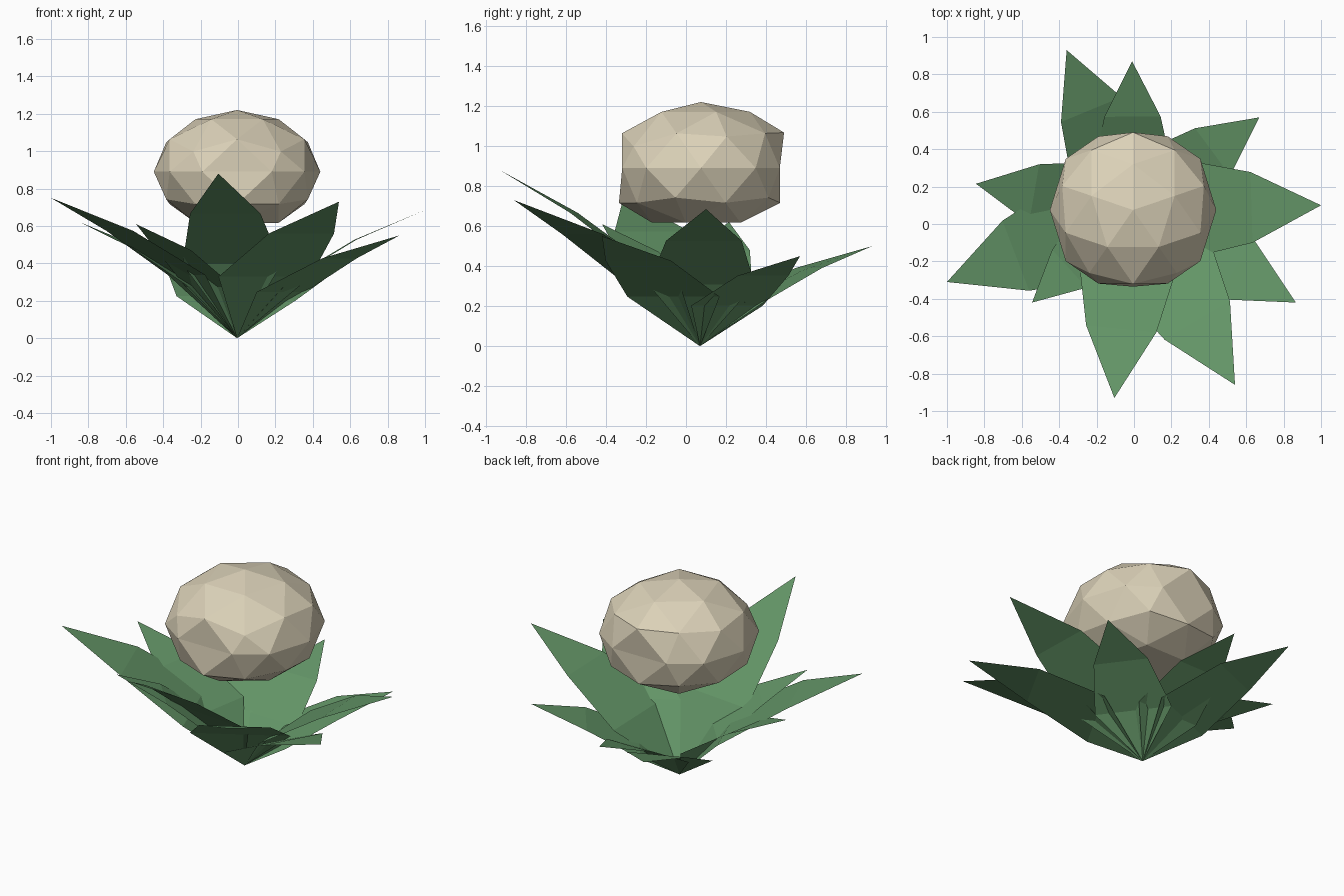
import bpy, bmesh, math
from mathutils import Vector, Matrix

if "Cube" in bpy.data.objects:
    bpy.data.objects.remove(bpy.data.objects["Cube"])

BASE = Vector((-0.005, 0.07, 0))


def material(name, color):
    m = bpy.data.materials.new(name)
    m.diffuse_color = (*color, 1)
    m.use_nodes = True
    m.node_tree.nodes["Principled BSDF"].inputs["Base Color"].default_value = m.diffuse_color
    return m


def finish(bm, name, mat):
    mesh = bpy.data.meshes.new(name)
    bm.to_mesh(mesh)
    bm.free()
    mesh.materials.append(mat)
    obj = bpy.data.objects.new(name, mesh)
    bpy.context.collection.objects.link(obj)
    return obj


leaf_green = material("leaf green", (0.125, 0.30, 0.135))
cream = material("cream", (0.71, 0.64, 0.48))


def leaf(name, tip):
    """Thin pointed leaf: base point, wide lower part, shoulders, tip."""
    tip = Vector(tip)
    out = Vector((tip.x - BASE.x, tip.y - BASE.y, 0))
    side = Vector((-out.y, out.x, 0))
    low = 0.45
    mid = 0.78 - 0.06 * (tip.z - 0.5)

    def point(along, across, height):
        return bm.verts.new(BASE + out * along + side * across
                            + Vector((0, 0, tip.z * height)))

    bm = bmesh.new()
    root = point(0, 0, 0)
    low_r, low_l = point(0.27, -0.265, low), point(0.27, 0.265, low)
    mid_r, mid_l = point(0.63, -0.188, mid), point(0.63, 0.188, mid)
    end = point(1, 0, 1)
    bm.faces.new((root, low_r, low_l))
    bm.faces.new((low_r, mid_r, mid_l, low_l))
    bm.faces.new((mid_r, end, mid_l))
    return finish(bm, name, leaf_green)


# Ring of leaves, each given by its tip
tips = [(-0.36, 0.93, 0.50), (-0.01, 0.87, 0.48), (0.67, 0.57, 0.45),
        (1.0, 0.10, 0.685), (0.865, -0.42, 0.55), (0.54, -0.86, 0.73),
        (-0.105, -0.93, 0.88), (-0.545, -0.42, 0.61), (-1.0, -0.31, 0.75),
        (-0.845, 0.215, 0.62)]
for i, t in enumerate(tips):
    leaf(f"leaf_{i + 1}", t)

# Faceted head: squashed icosphere with a flat underside
bm = bmesh.new()
bmesh.ops.create_icosphere(bm, subdivisions=2, radius=1,
                           matrix=Matrix.Rotation(math.pi / 2, 4, 'Z'))
for v in bm.verts:
    x, y, z = v.co
    if abs(z) < 0.1 and abs(y) > 0.9:      # round off the front and back
        x, y = x * 1.35, y * 0.89
    if 0.4 < z < 0.5:                      # sloping brow, raised back corner
        z += 0.09 if y > 0.8 else (-0.12 if y < -0.5 else 0.03)
    elif -0.5 < z < -0.4 and y < -0.8:     # low front corner
        z -= 0.08
    v.co = (0.445 * x - 0.005,
            min(0.49, max(-0.335, 0.075 + 0.465 * y)),
            max(0.617, 0.89 + 0.33 * z))
finish(bm, "head", cream)
